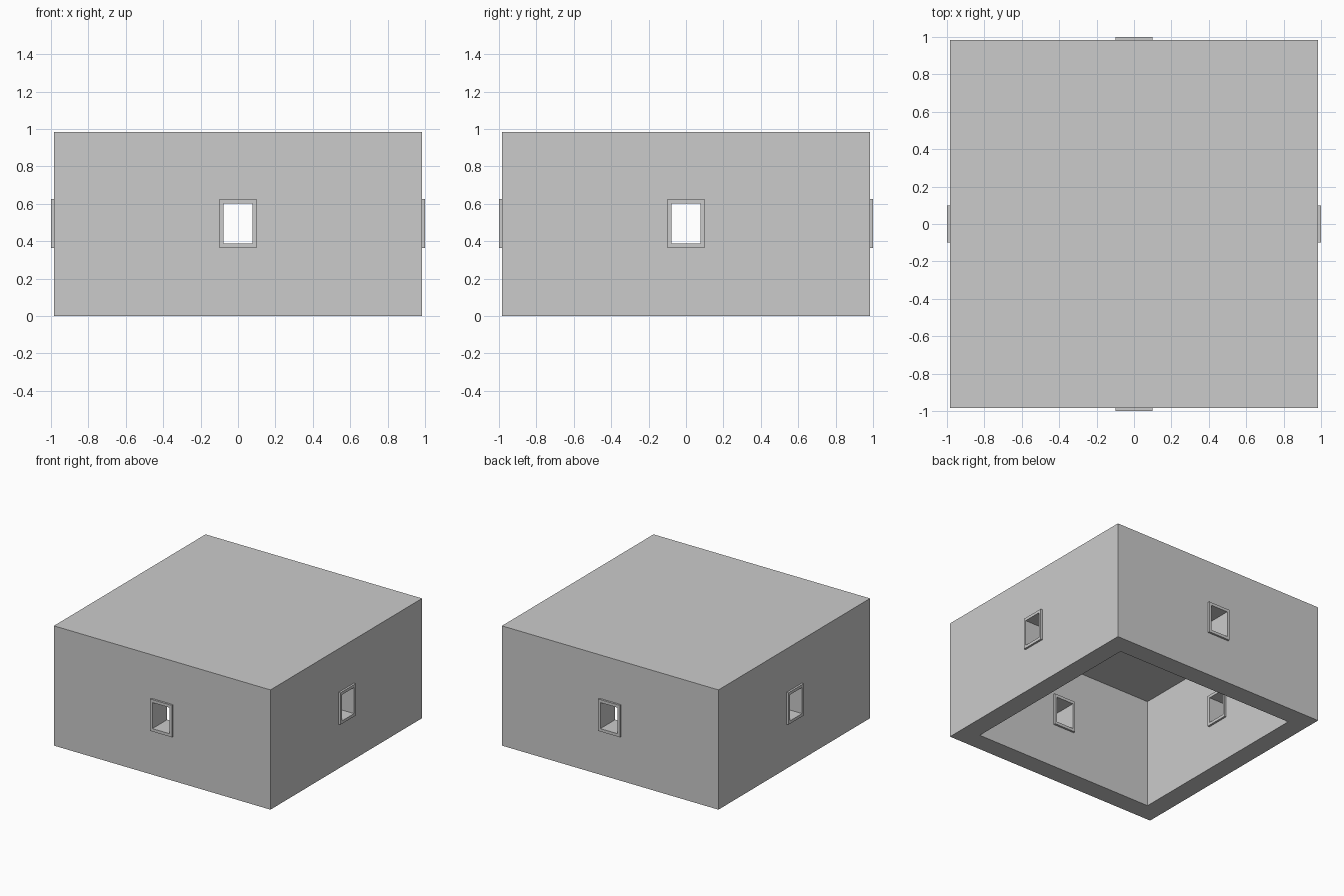
import bpy
import bmesh
from math import pi
from mathutils import Matrix, Vector

cube = bpy.data.objects.get("Cube")
if cube:
    bpy.data.objects.remove(cube, do_unlink=True)

HALF = 0.984           # outer half width, also the height
WALL = 0.16            # wall thickness
CEILING = 0.904
LIP = 0.016            # how far frames stand proud of the wall
WIN_Z = 0.495          # window centre height
FRAME = (0.099, 0.131)     # frame half width, half height
OPENING = (0.078, 0.107)   # opening half width, half height

grey = bpy.data.materials.new("plain grey")
grey.use_nodes = True
colour = (0.6, 0.6, 0.6, 1)
grey.diffuse_color = colour
grey.node_tree.nodes["Principled BSDF"].inputs["Base Color"].default_value = colour


def add_box(bm, low, high):
    low, high = Vector(low), Vector(high)
    size = Matrix.Diagonal((high - low).to_4d())
    size[3][3] = 1
    bmesh.ops.create_cube(bm, size=1, matrix=Matrix.Translation((low + high) / 2) @ size)


def make_object(name, bm):
    bmesh.ops.recalc_face_normals(bm, faces=bm.faces[:])
    mesh = bpy.data.meshes.new(name)
    bm.to_mesh(mesh)
    bm.free()
    mesh.materials.append(grey)
    obj = bpy.data.objects.new(name, mesh)
    bpy.context.collection.objects.link(obj)
    return obj


def box_object(name, low, high):
    bm = bmesh.new()
    add_box(bm, low, high)
    return make_object(name, bm)


def cut(target, cutter):
    mod = target.modifiers.new(cutter.name, 'BOOLEAN')
    mod.operation = 'DIFFERENCE'
    mod.solver = 'EXACT'
    mod.object = cutter
    cutter.hide_render = True
    cutter.hide_set(True)


# Hollow shell, open underneath
shell = box_object("building_shell", (-HALF, -HALF, 0), (HALF, HALF, HALF))
inner = HALF - WALL
cut(shell, box_object("room_cutter", (-inner, -inner, -0.2), (inner, inner, CEILING)))

# Window holes straight through opposite walls
w, h = FRAME
for name, x, y in (("side_window_cutter", 1.2, w), ("front_window_cutter", w, 1.2)):
    cut(shell, box_object(name, (-x, -y, WIN_Z - h), (x, y, WIN_Z + h)))

# Apply the cuts and drop the cutters
bpy.context.view_layer.update()
graph = bpy.context.evaluated_depsgraph_get()
carved = bpy.data.meshes.new_from_object(shell.evaluated_get(graph))
cutters = [mod.object for mod in shell.modifiers]
shell.modifiers.clear()
shell.data = carved
for cutter in cutters:
    bpy.data.objects.remove(cutter, do_unlink=True)

# Window frames lining each hole, proud of the wall on both faces
ow, oh = OPENING
near, far = -HALF - LIP, -inner + LIP
for i, side in enumerate(("front", "left", "back", "right")):
    bm = bmesh.new()
    rings = []
    for y in (near, far):
        for fw, fh in (FRAME, OPENING):
            rings.append([bm.verts.new((sx * fw, y, WIN_Z + sz * fh))
                          for sx, sz in ((-1, -1), (1, -1), (1, 1), (-1, 1))])
    outer_a, inner_a, outer_b, inner_b = rings
    for a, b in ((outer_a, inner_a), (inner_a, inner_b),
                 (inner_b, outer_b), (outer_b, outer_a)):
        for k in range(4):
            n = (k + 1) % 4
            bm.faces.new((a[k], a[n], b[n], b[k]))
    bm.transform(Matrix.Rotation(i * pi / 2, 4, 'Z'))
    make_object(side + "_window_frame", bm)
